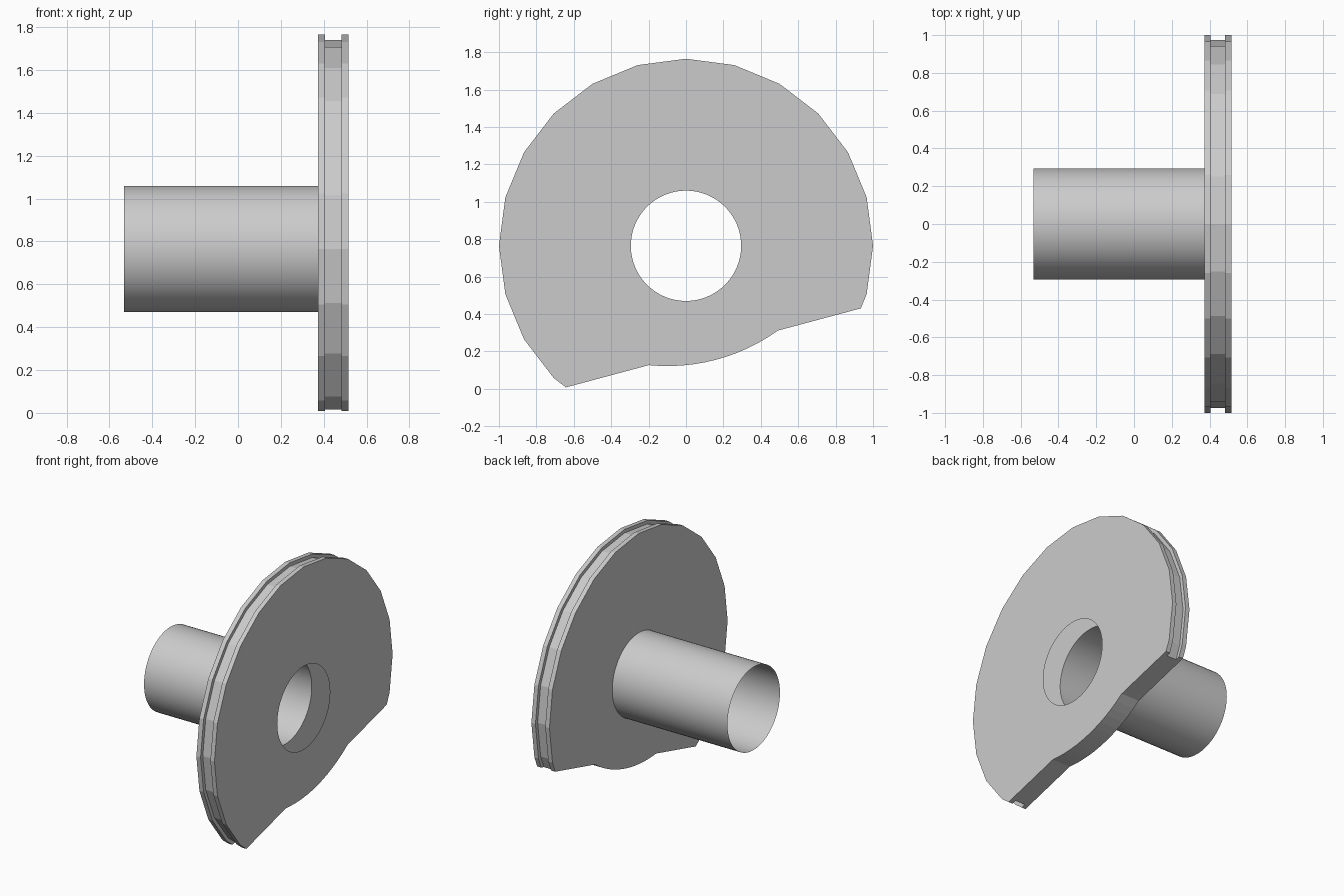
import bpy, bmesh, math
from mathutils import Vector

cube = bpy.data.objects.get("Cube")
if cube:
    bpy.data.objects.remove(cube)

AXIS_Z = 0.765        # height of the tube axis
BORE = 0.295          # tube and hole radius
FACE_L, FACE_R = 0.373, 0.515
TILT = math.radians(15)
T = Vector((math.cos(TILT), math.sin(TILT)))     # along the trimmed edge
N = Vector((math.sin(TILT), -math.cos(TILT)))    # out of the trimmed edge
CUT, BULGE, HALF = 0.565, 0.63, 0.357            # edge distance, bulge peak, bulge half width

grey = bpy.data.materials.new("plain grey")
grey.diffuse_color = (0.6, 0.6, 0.6, 1)
grey.use_nodes = True
grey.node_tree.nodes["Principled BSDF"].inputs["Base Color"].default_value = (0.6, 0.6, 0.6, 1)


def polar(radius, angle):
    return Vector((math.cos(angle), math.sin(angle))) * radius


def circle(radius, count):
    return [polar(radius, math.tau * i / count) for i in range(count)]


def outline(radius):
    """24-sided disc trimmed by a tilted line with a shallow bulge."""
    def trim(inside, outside):
        a, b = (polar(radius, math.radians(d)) for d in (inside, outside))
        return a.lerp(b, (CUT - a.dot(N)) / (b.dot(N) - a.dot(N)))
    pts = [trim(-15, -30)]
    pts += [polar(radius, math.radians(d)) for d in range(-15, 226, 15)]
    pts.append(trim(225, 240))
    sag = BULGE - CUT
    arc_r = (HALF ** 2 + sag ** 2) / (2 * sag)
    sweep = math.asin(HALF / arc_r)
    for i in range(13):
        a = sweep * (i / 6 - 1)
        pts.append(T * arc_r * math.sin(a) + N * (BULGE - arc_r + arc_r * math.cos(a)))
    return pts


def ring(bm, x, pts):
    return [bm.verts.new((x, p.x, p.y + AXIS_Z)) for p in pts]


def bridge(bm, a, b):
    for i in range(len(a)):
        j = (i + 1) % len(a)
        bm.faces.new((a[i], a[j], b[j], b[i]))


def loop_edges(bm, verts):
    edges = []
    for i, v in enumerate(verts):
        pair = (v, verts[(i + 1) % len(verts)])
        edges.append(bm.edges.get(pair) or bm.edges.new(pair))
    return edges


def finish(bm, name):
    bmesh.ops.recalc_face_normals(bm, faces=bm.faces[:])
    mesh = bpy.data.meshes.new(name)
    bm.to_mesh(mesh)
    bm.free()
    mesh.materials.append(grey)
    obj = bpy.data.objects.new(name, mesh)
    bpy.context.collection.objects.link(obj)
    return obj


# Hollow flange disc with a shallow groove around the rim
bm = bmesh.new()
stations = [(FACE_L, 1), (0.406, 1), (0.406, 0.975), (0.483, 0.975), (0.483, 1), (FACE_R, 1)]
rings = [ring(bm, x, outline(r)) for x, r in stations]
for a, b in zip(rings, rings[1:]):
    bridge(bm, a, b)
# Flat side faces, each with the round opening
for x, rim in ((FACE_L, rings[0]), (FACE_R, rings[-1])):
    hole = ring(bm, x, circle(BORE, 64))
    side = 1 if x == FACE_R else -1
    bmesh.ops.triangle_fill(bm, use_beauty=True, normal=(side, 0, 0),
                            edges=loop_edges(bm, rim) + loop_edges(bm, hole))
# Remove the zero-width groove walls along the trimmed edge
slivers = [f for f in bm.faces if f.calc_area() < 1e-6]
bmesh.ops.delete(bm, geom=slivers, context='FACES')
bmesh.ops.remove_doubles(bm, verts=bm.verts[:], dist=1e-5)
finish(bm, "flange_disc")

# Thin open tube
bm = bmesh.new()
bridge(bm, ring(bm, -0.532, circle(BORE, 64)), ring(bm, FACE_L, circle(BORE, 64)))
tube = finish(bm, "tube")
bpy.ops.object.select_all(action='DESELECT')
tube.select_set(True)
bpy.context.view_layer.objects.active = tube
bpy.ops.object.shade_smooth_by_angle()
